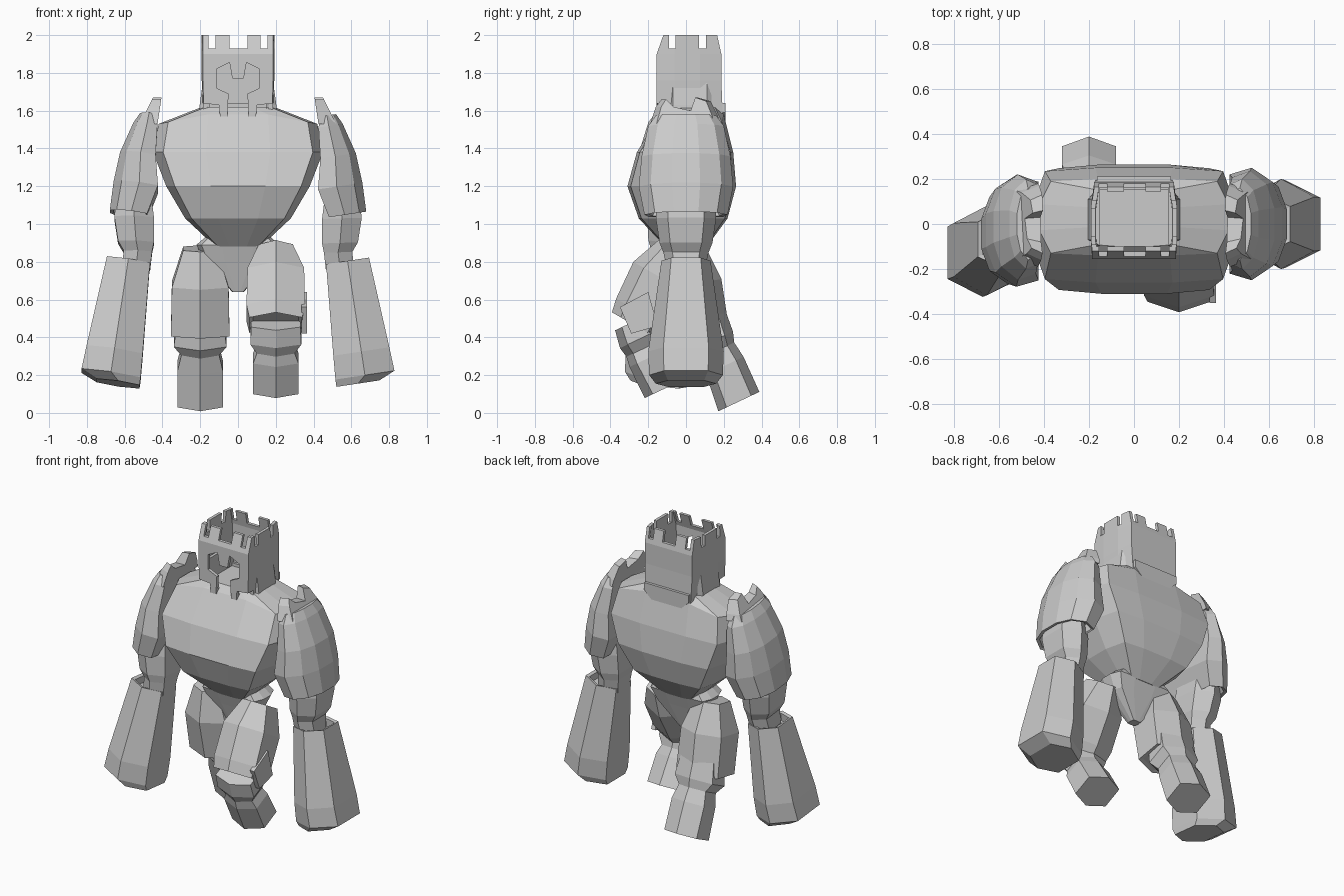
import bpy, bmesh
from mathutils import Vector

cube = bpy.data.objects.get("Cube")
if cube:
    bpy.data.objects.remove(cube)

STONE = (0.6, 0.6, 0.6, 1)
stone = bpy.data.materials.new("grey stone")
stone.use_nodes = True
stone.diffuse_color = STONE
shader = stone.node_tree.nodes["Principled BSDF"]
shader.inputs["Base Color"].default_value = STONE
shader.inputs["Roughness"].default_value = 0.8

HEX = [(0, -1), (1, -.6), (1, .6), (0, 1), (-1, .6), (-1, -.6)]
DOME = [(-.9, -.88), (-.1, -1), (.65, -.75), (1, -.3),
        (1, .3), (.65, .75), (-.1, 1), (-.9, .88)]


def finish(name, bm):
    bmesh.ops.recalc_face_normals(bm, faces=bm.faces)
    mesh = bpy.data.meshes.new(name)
    bm.to_mesh(mesh)
    bm.free()
    mesh.materials.append(stone)
    obj = bpy.data.objects.new(name, mesh)
    bpy.context.collection.objects.link(obj)
    return obj


def loft(name, rings):
    """Skin a list of equal-length rings and cap both ends."""
    bm = bmesh.new()
    loops = [[bm.verts.new(p) for p in ring] for ring in rings]
    n = len(loops[0])
    for a, b in zip(loops, loops[1:]):
        for i in range(n):
            j = (i + 1) % n
            bm.faces.new((a[i], a[j], b[j], b[i]))
    bm.faces.new(loops[0])
    bm.faces.new(loops[-1])
    return finish(name, bm)


def limb(name, sections, axis, shape=HEX, flip=1):
    """Faceted limb; each section is (x, y, z, half width, half depth)."""
    axis = Vector(axis).normalized()
    side = Vector((1, 0, 0))
    side = (side - axis * side.dot(axis)).normalized()
    depth = axis.cross(side)
    rings = [[Vector(s[:3]) + side * u * flip * s[3] + depth * v * s[4] for u, v in shape]
             for s in sections]
    return loft(name, rings)


def oval(z, hx, front, back, drop=0):
    """Twelve-sided flattened ring, sagging by drop toward its sides."""
    half = [(.38, 0), (.88, .03), (1, .33)]
    pts = [(u, front + (back - front) * t) for u, t in half]
    pts += [(u, back + (front - back) * t) for u, t in reversed(half)]
    pts += [(-u, y) for u, y in reversed(pts)]
    return [Vector((u * hx, y, z - drop * abs(u))) for u, y in pts]


def plate(name, outline, axis, lo, hi):
    """Extrude an outline (horizontal, z) along x or y."""
    def place(h, z, d):
        return Vector((d, h, z)) if axis == "x" else Vector((h, d, z))
    return loft(name, [[place(h, z, d) for h, z in outline] for d in (lo, hi)])


def cut(target, cutter):
    mod = target.modifiers.new(cutter.name, "BOOLEAN")
    mod.operation, mod.solver, mod.object = "DIFFERENCE", "EXACT", cutter
    cutter.hide_render = True
    cutter.hide_set(True)
    cutter.display_type = "WIRE"


def box_outline(h0, h1, z0, z1):
    return [(h0, z0), (h1, z0), (h1, z1), (h0, z1)]


# Torso and pelvis
loft("torso", [oval(*r) for r in (
    (1.62, .19, -.1, .16), (1.61, .42, -.14, .2, .08), (1.38, .45, -.26, .25),
    (1.2, .38, -.31, .265), (1.03, .28, -.25, .22), (.88, .12, -.11, .11))])
loft("pelvis", [oval(*r) for r in (
    (.95, .15, -.09, .09), (.89, .22, -.11, .11), (.8, .18, -.08, .08), (.64, .03, -.03, .03))])


# Hollow helmet, open at the crown
def helmet_ring(z, hx, front, back):
    pts = [(hx * .97, front), (hx, front * .4), (hx, back * .4), (hx * .92, back)]
    pts += [(-x, y) for x, y in reversed(pts)]
    return [Vector((x, y, z)) for x, y in pts]


helmet = loft("helmet", [helmet_ring(*r) for r in (
    (1.57, .185, -.155, .195), (1.76, .192, -.155, .187), (1.9, .192, -.155, .187),
    (2, .192, -.12, .165), (2, .172, -.1, .145), (1.9, .172, -.133, .165),
    (1.6, .165, -.133, .165))])
for i, (a, b) in enumerate(((-.155, -.12), (-.045, .05), (.12, .155))):
    cut(helmet, plate(f"crown_notch_front_{i}", box_outline(a, b, 1.93, 2.1), "y", -.4, .4))
for i, (a, b) in enumerate(((-.09, -.055), (.07, .105))):
    cut(helmet, plate(f"crown_notch_side_{i}", box_outline(a, b, 1.93, 2.1), "x", -.4, .4))
visor = [(.03, 1.77), (.045, 1.855), (.115, 1.82), (.115, 1.72), (.05, 1.69), (.06, 1.5)]
visor += [(-x, z) for x, z in reversed(visor)]
cut(helmet, plate("visor_opening", visor, "y", -.3, -.05))
for s, side in ((1, "left"), (-1, "right")):
    cheek = [(s * .09, 1.5), (s * .1, 1.63), (s * .3, 1.65), (s * .3, 1.5)]
    cut(helmet, plate(f"cheek_cut_{side}", cheek, "y", -.3, -.1))
    # Collar flaring from the helmet down to the shoulders
    loft(f"{side}_collar", [
        [Vector((s * x, y, z)) for x, y in ((.15, -.1), (w, -.07), (w, .11), (.15, .17))]
        for z, w in ((1.58, .207), (1.63, .203), (1.76, .185))])
guard = [(.165, 1.64), (.165, 1.59), (.09, 1.52)]
plate("neck_guard", guard + [(-x, z) for x, z in reversed(guard)], "y", .15, .21)

# Arms: the right one swings forward
for s, side, swing in ((1, "left", 0), (-1, "right", -.1)):
    def arm(part, sections, axis, shape=HEX):
        limb(f"{side}_{part}", [(s * x, swing * max(0, 1.5 - z), z, w, d)
                                for x, z, w, d in sections],
             (s * axis[0], -swing * axis[1], axis[1]), shape, s)

    arm("pauldron", [(.475, 1.575, .045, .16), (.487, 1.52, .068, .2), (.525, 1.36, .1, .235),
                     (.535, 1.2, .125, .25), (.575, 1.05, .105, .22),
                     (.57, 1.055, .09, .2), (.55, 1.12, .08, .17)], (.15, -1), DOME)
    # Shoulder crest flares outward as it goes down
    crest = [(-.19, 1.53), (-.16, 1.62), (-.13, 1.66), (-.08, 1.62), (.03, 1.6),
             (.06, 1.67), (.13, 1.65), (.17, 1.57), (.18, 1.53)]
    loft(f"{side}_shoulder_crest", [
        [Vector((s * (.405 + (1.67 - z) * .15), y, z)) for y, z in crest],
        [Vector((s * (.45 + (1.67 - z) * .5), y * .82, z)) for y, z in crest]])
    arm("elbow", [(.55, 1.15, .09, .15), (.55, 1.03, .105, .16), (.54, .9, .095, .14),
                  (.53, .85, .075, .12), (.54, .76, .075, .1)], (.03, -1))
    arm("forearm_and_fist", [(.588, .75, .095, .105), (.58, .8, .095, .11),
                             (.58, .805, .115, .13), (.653, .325, .15, .2),
                             (.672, .2, .158, .195), (.635, .155, .115, .16)], (.15, -1))

# Legs: the left one steps forward
legs = {
    "right": (-.2, (.08, -.44),
              [(0, .87, .09, .1), (.03, .68, .15, .16), (.08, .42, .155, .15),
               (.08, .425, .13, .125)],
              [(.1, .52, .12, .11), (.14, .38, .14, .12), (.165, .33, .1, .1),
               (.205, .25, .12, .11), (.28, .06, .12, .12)]),
    "left": (.2, (-.19, -.33),
             [(-.05, .86, .09, .11), (-.14, .72, .15, .16), (-.24, .53, .155, .15),
              (-.275, .465, .14, .135), (-.265, .485, .12, .115)],
             [(-.285, .48, .13, .1), (-.25, .39, .135, .11), (-.225, .34, .1, .1),
              (-.2, .29, .12, .11), (-.11, .13, .12, .12)]),
}
for side, (x, axis, thigh, shin) in legs.items():
    limb(f"{side}_thigh", [(x, *r) for r in thigh], (0, *axis))
    limb(f"{side}_shin_and_foot", [(x, *r) for r in shin], (0, .09, -.19))
# Outer knee flap on the forward leg
plate("left_knee_flap", [(-.35, .56), (-.2, .64), (-.15, .46), (-.29, .42)], "x", .335, .365)
